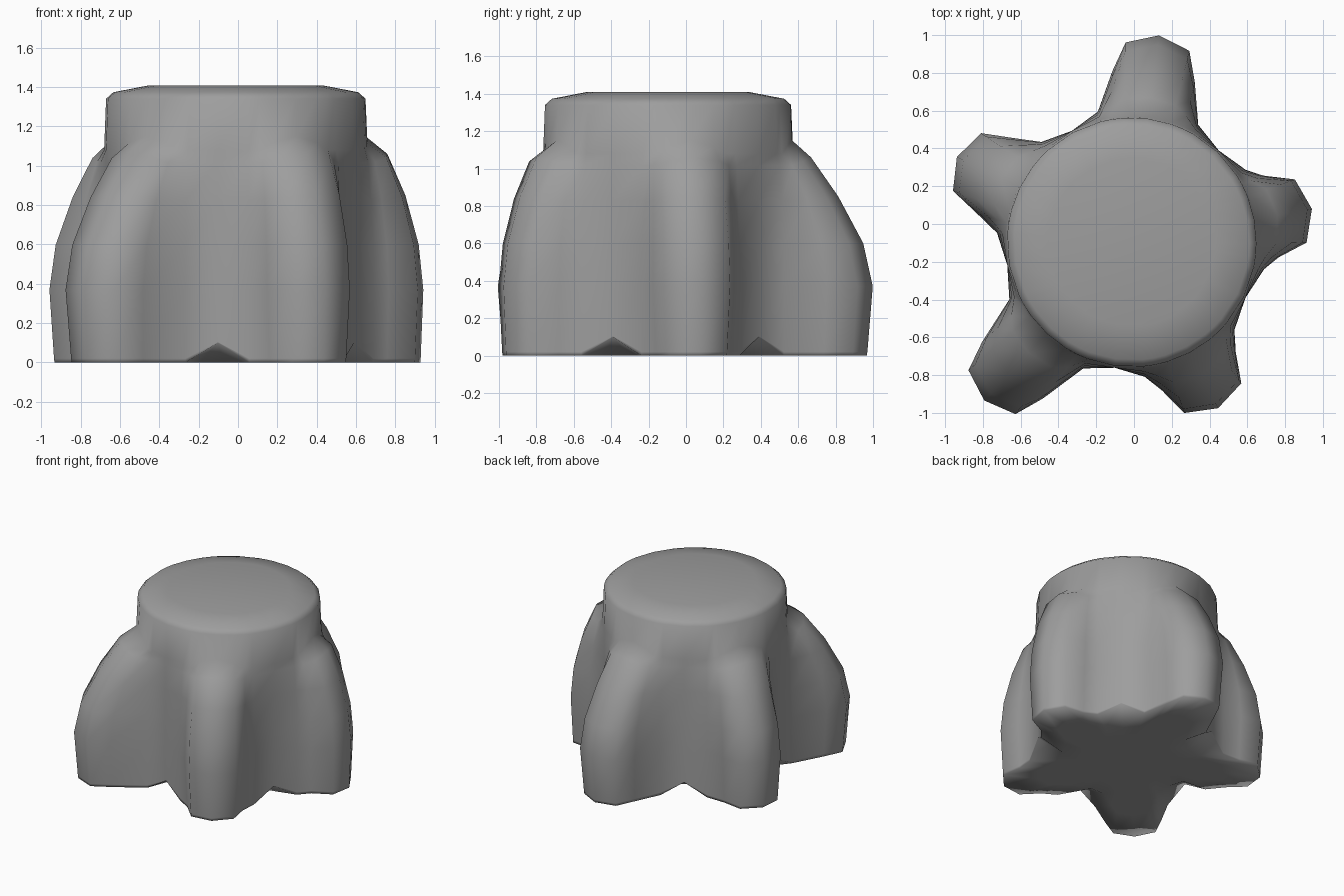
import bpy, bmesh
from math import sin, cos, radians
from mathutils import Vector

cube = bpy.data.objects.get("Cube")
if cube:
    bpy.data.objects.remove(cube)

CENTER = Vector((-0.012, -0.097, 0))
TRUNK = 0.67
# Each root: direction in degrees, reach from the trunk axis, upper slope
ROOTS = [(10.5, 0.97, 1), (82.5, 1.105, 1.5), (154, 1.03, 1.35),
         (227, 1.145, 1.35), (297.5, 0.99, 1)]
# Half of a root's outline: trunk angle, half width, pull back from the tip
HALF = [(0, 0, 0), (11, 0.17, 0.06), (17, 0.22, 0.22)]
FOOT_ANGLE = 22
# Height and how far the root stands out at that height
SWELL = [(0, 0.95), (0.02, 0.955), (0.37, 1), (0.6, 0.92), (0.85, 0.69),
         (1.06, 0.38), (1.15, 0)]


def polar(angle, radius, z=0.0):
    a = radians(angle)
    return CENTER + Vector((cos(a) * radius, sin(a) * radius, z))


def ring_points(z, swell):
    """One closed outline around the trunk and its roots."""
    points = []
    droop = 0.035 * (1 - swell) if z > 0.5 else 0
    foot = TRUNK + 0.045 * swell
    pinch = 0.92 + 0.08 * min(1, z / 0.37)
    for i, (angle, reach, slope) in enumerate(ROOTS):
        out = Vector((cos(radians(angle)), sin(radians(angle)), 0))
        side = Vector((-out.y, out.x, 0))
        points.append(polar(angle - FOOT_ANGLE, foot, z - 2 * droop))
        for k in (-2, -1, 0, 1, 2):
            turn, width, back = HALF[abs(k)]
            sign = (k > 0) - (k < 0)
            bark = polar(angle + sign * turn, TRUNK)
            tip = CENTER + out * (reach - back) + side * sign * width * pinch
            height = Vector((0, 0, z - droop * abs(k)))
            points.append(bark.lerp(tip, swell ** slope) + height)
        points.append(polar(angle + FOOT_ANGLE, foot, z - 2 * droop))
        # Valley halfway to the next root, lifted off the ground at the base
        following = ROOTS[(i + 1) % len(ROOTS)][0]
        gap = (following - angle) % 360
        lifted = max(z - 2 * droop, 0.1 + 0.2 * z)
        points.append(polar(angle + gap / 2, TRUNK, lifted))
    return points


def scaled(points, factor, z):
    return [Vector((CENTER.x + (p.x - CENTER.x) * factor,
                    CENTER.y + (p.y - CENTER.y) * factor, z)) for p in points]


# Outlines from the underside up to the slightly domed cut
base = ring_points(0, SWELL[0][1])
collar = ring_points(1.34, 0)
outlines = [scaled(base, 0.5, 0), scaled(base, 0.72, 0)]
outlines += [ring_points(z, swell) for z, swell in SWELL]
outlines += [scaled(collar, 0.985, 1.34), scaled(collar, 0.93, 1.373),
             scaled(collar, 0.66, 1.408)]

bm = bmesh.new()
loops = [[bm.verts.new(p) for p in points] for points in outlines]
count = len(base)
for low, high in zip(loops, loops[1:]):
    for i in range(count):
        j = (i + 1) % count
        bm.faces.new((low[i], low[j], high[j], high[i]))
bm.faces.new(loops[0][::-1])
bm.faces.new(loops[-1])
bmesh.ops.recalc_face_normals(bm, faces=bm.faces)
for face in bm.faces:
    face.smooth = True

mesh = bpy.data.meshes.new("tree_stump")
bm.to_mesh(mesh)
bm.free()
stump = bpy.data.objects.new("tree_stump", mesh)
bpy.context.collection.objects.link(stump)

# Plain grey
grey = bpy.data.materials.new("stump_grey")
grey.use_nodes = True
color = (0.34, 0.34, 0.34, 1)
grey.diffuse_color = color
grey.node_tree.nodes["Principled BSDF"].inputs["Base Color"].default_value = color
mesh.materials.append(grey)
